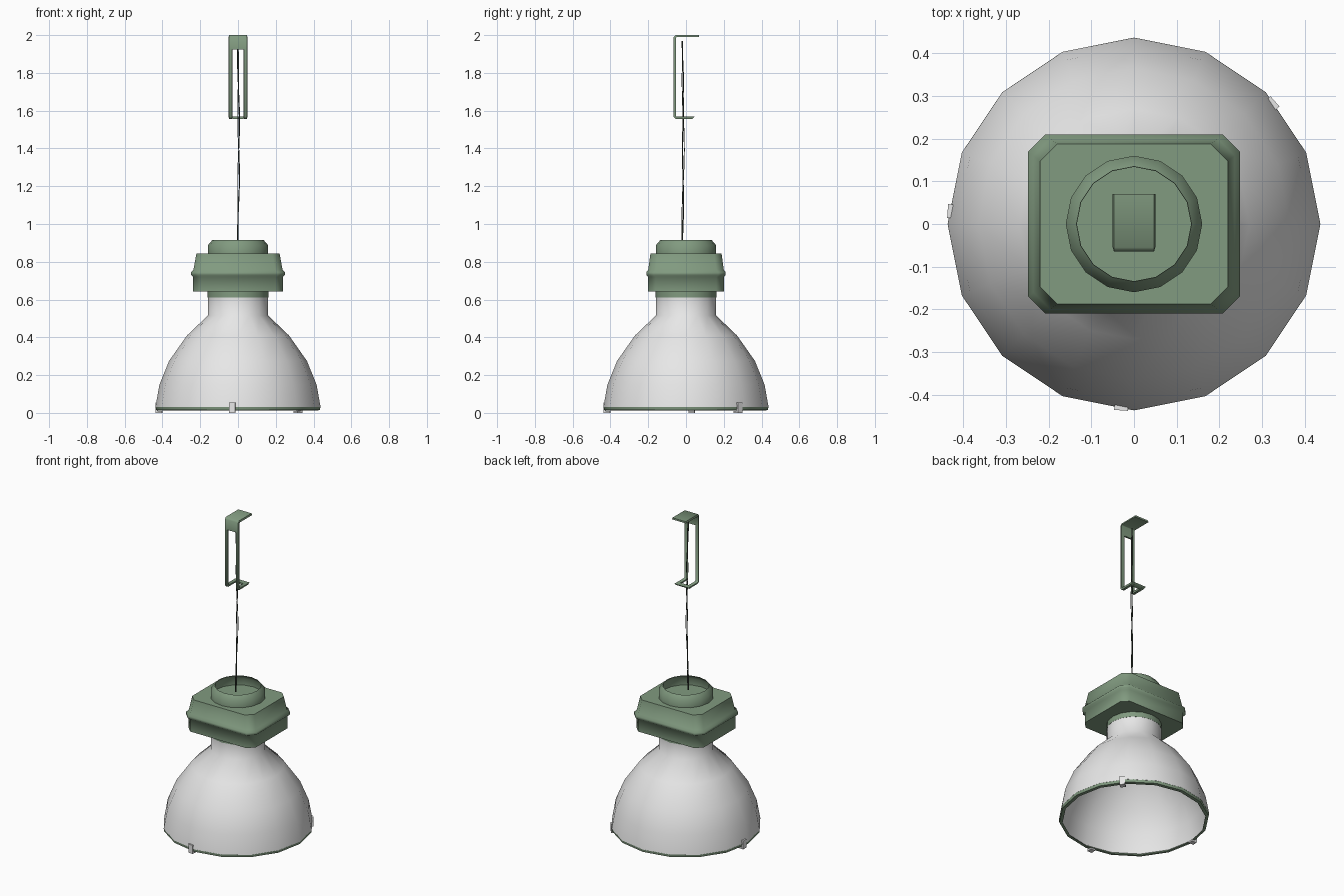
import bpy, bmesh, math
from mathutils import Matrix, Vector

cube = bpy.data.objects.get("Cube")
if cube:
    bpy.data.objects.remove(cube, do_unlink=True)


def material(name, rgb):
    m = bpy.data.materials.new(name)
    m.use_nodes = True
    m.diffuse_color = (*rgb, 1)
    m.node_tree.nodes["Principled BSDF"].inputs["Base Color"].default_value = (*rgb, 1)
    return m


GREEN = material("sage green", (0.22, 0.325, 0.215))
GREY = material("light grey", (0.8, 0.8, 0.8))
DARK = material("dark cord", (0.05, 0.065, 0.05))


def finish(name, bm, mat):
    bmesh.ops.recalc_face_normals(bm, faces=bm.faces)
    mesh = bpy.data.meshes.new(name)
    bm.to_mesh(mesh)
    bm.free()
    mesh.materials.append(mat)
    ob = bpy.data.objects.new(name, mesh)
    bpy.context.collection.objects.link(ob)
    bpy.ops.object.select_all(action='DESELECT')
    bpy.context.view_layer.objects.active = ob
    ob.select_set(True)
    bpy.ops.object.shade_smooth_by_angle(angle=math.radians(55))


def loft(name, rings, mat, caps=False, closed=False):
    """Skin a stack of equal-length point rings."""
    bm = bmesh.new()
    loops = [[bm.verts.new(p) for p in ring] for ring in rings]
    pairs = list(zip(loops, loops[1:]))
    if closed:
        pairs.append((loops[-1], loops[0]))
    n = len(loops[0])
    for a, b in pairs:
        for i in range(n):
            j = (i + 1) % n
            bm.faces.new((a[i], a[j], b[j], b[i]))
    if caps:
        bm.faces.new(loops[0])
        bm.faces.new(loops[-1])
    finish(name, bm, mat)


def circle(r, z, n=16):
    return [(r * math.cos(math.tau * i / n), r * math.sin(math.tau * i / n), z)
            for i in range(n)]


def octagon(x, y, z, cut=0.04):
    return [(x, y - cut, z), (x - cut, y, z), (cut - x, y, z), (-x, y - cut, z),
            (-x, cut - y, z), (cut - x, -y, z), (x - cut, -y, z), (x, cut - y, z)]


# Bell shade: thin shell with an outer and an inner wall
bell = [(0.437, 0.032), (0.416, 0.15), (0.365, 0.275), (0.27, 0.41),
        (0.16, 0.515), (0.16, 0.615)]
inner = [(r - 0.004, z - 0.002) for r, z in reversed(bell)]
loft("shade", [circle(r, z) for r, z in bell + inner], GREY, closed=True)

# Green rim tucked under the shade
rim = [(0.4368, 0.034), (0.434, 0.016), (0.418, 0.012), (0.415, 0.014), (0.429, 0.03)]
loft("shade_rim", [circle(r, z) for r, z in rim], GREEN, closed=True)

# Neck collar
loft("neck_collar", [circle(0.161, 0.61), circle(0.161, 0.65)], GREEN, caps=True)

# Gear housing with its raised seam
housing = [(0.238, 0.2, 0.643), (0.238, 0.2, 0.72), (0.248, 0.21, 0.73),
           (0.248, 0.21, 0.745), (0.236, 0.2, 0.757), (0.22, 0.188, 0.845)]
loft("housing", [octagon(*h) for h in housing], GREEN, caps=True)

# Open collar on top of the housing
collar = [(0.16, 0.842), (0.16, 0.887), (0.135, 0.916), (0.134, 0.914), (0.157, 0.886),
          (0.157, 0.842)]
loft("top_collar", [circle(r, z) for r, z in collar], GREEN, closed=True)

# Hanging bracket: a bent strip, swept in side profile for each span of its width
T = 0.011
BACK, HALF, INNER, TAPER = -0.065, 0.05, 0.028, 0.003


def strip(bm, path, x0, x1):
    """Extrude a bent band with narrowed outer face; path is (y, z, inward dy, dz)."""
    rows = []
    for y, z, dy, dz in path:
        rows.append([bm.verts.new(p) for p in ((x0 + TAPER, y, z), (x1 - TAPER, y, z),
                     (x1, y + dy, z + dz), (x0, y + dy, z + dz))])
    for a, b in zip(rows, rows[1:]):
        for i in range(4):
            j = (i + 1) % 4
            bm.faces.new((a[i], a[j], b[j], b[i]))
    bm.faces.new(rows[0])
    bm.faces.new(rows[-1])


bm = bmesh.new()
upper = [(0.07, 2.0, 0, -T), (BACK + 0.01, 2.0, 0.004, -T),
         (BACK, 1.99, T, -0.004), (BACK, 1.925, T, 0)]
lower = [(BACK, 1.925, T, 0), (BACK, 1.567, T, 0.004),
         (BACK + 0.01, 1.557, 0.004, T), (0.034, 1.557, 0.012, T)]
strip(bm, upper, -HALF, HALF)
strip(bm, lower, -HALF, -INNER)
strip(bm, lower, INNER, HALF)
# cross bar closing the bottom loop
strip(bm, [(0.014, 1.557, 0, T), (0.034, 1.557, 0.012, T)],
      -INNER - TAPER, INNER + TAPER)
finish("hanging_bracket", bm, GREEN)

# Two loosely twisted suspension strands
for k, name in enumerate(("cord_strand_a", "cord_strand_b")):
    curve = bpy.data.curves.new(name, 'CURVE')
    curve.dimensions = '3D'
    curve.bevel_depth = 0.0026
    curve.bevel_resolution = 1
    steps = 30
    sp = curve.splines.new('POLY')
    sp.points.add(steps)
    for i, p in enumerate(sp.points):
        t = i / steps
        a = 10 * t + k * math.pi
        sway = 0.006 * math.sin(math.pi * t)
        spread = 0.002 + 0.003 * math.sin(math.pi * t)
        p.co = (sway - 0.002 + spread * math.cos(a),
                -0.02 + sway + spread * math.sin(a), 0.88 + 1.09 * t, 1)
    ob = bpy.data.objects.new(name, curve)
    ob.data.materials.append(DARK)
    bpy.context.collection.objects.link(ob)

# Rim clips: upright tab with a foot hooked under the rim
for name, deg in (("clip_left", 41), ("clip_right", 176), ("clip_front", 266)):
    bm = bmesh.new()
    for size, pos in (((0.012, 0.032, 0.05), (0.432, 0, 0.03)),
                      ((0.035, 0.032, 0.01), (0.4195, 0, 0.005))):
        m = (Matrix.Rotation(math.radians(deg), 4, 'Z') @ Matrix.Translation(pos)
             @ Matrix.Diagonal(Vector((*size, 1))))
        bmesh.ops.create_cube(bm, size=1, matrix=m)
    finish(name, bm, GREY)
